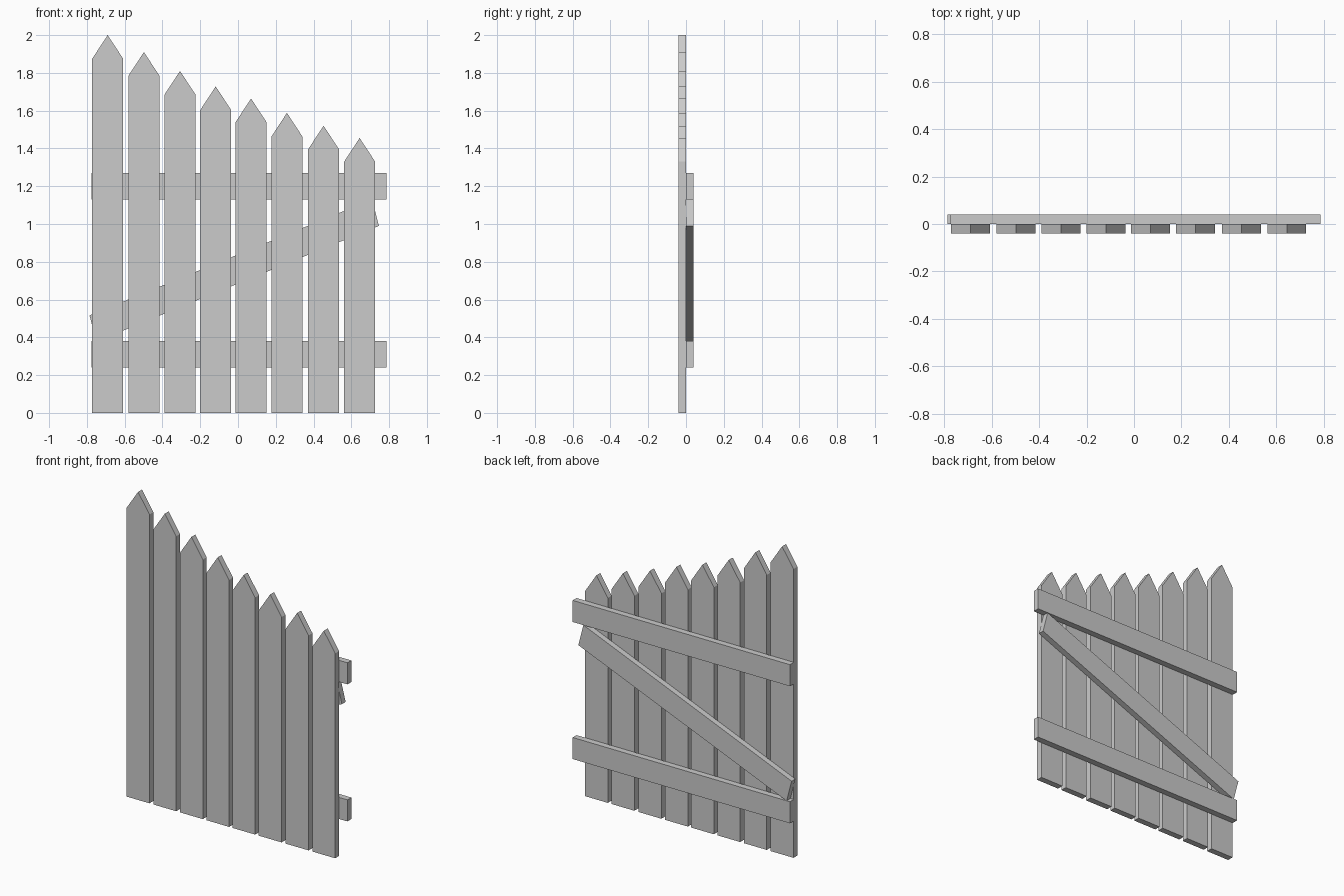
import bpy

if "Cube" in bpy.data.objects:
    bpy.data.objects.remove(bpy.data.objects["Cube"])


def extrude_profile(name, pts, y0, y1):
    """Solid from an (x, z) outline listed counter-clockwise as seen from the front."""
    n = len(pts)
    verts = [(x, y0, z) for x, z in pts] + [(x, y1, z) for x, z in pts]
    faces = [tuple(range(n)), tuple(reversed(range(n, 2 * n)))]
    for i in range(n):
        j = (i + 1) % n
        faces.append((i, i + n, j + n, j))
    mesh = bpy.data.meshes.new(name)
    mesh.from_pydata(verts, [], faces)
    mesh.update()
    obj = bpy.data.objects.new(name, mesh)
    bpy.context.collection.objects.link(obj)
    return obj


# Pointed pickets, stepping down from left to right: (centre x, tip height)
PICKETS = [(-0.69, 2.0), (-0.498, 1.91), (-0.307, 1.81), (-0.118, 1.728),
           (0.069, 1.664), (0.259, 1.588), (0.453, 1.52), (0.644, 1.455)]
HALF_WIDTH = 0.082
POINT_HEIGHT = 0.125

for i, (x, tip) in enumerate(PICKETS):
    l, r, shoulder = x - HALF_WIDTH, x + HALF_WIDTH, tip - POINT_HEIGHT
    extrude_profile(f"picket_{i + 1}",
                    [(l, 0), (r, 0), (r, shoulder), (x, tip), (l, shoulder)],
                    -0.04, 0.0)

# Horizontal rails behind the pickets
for name, z in (("lower_rail", 0.24), ("upper_rail", 1.13)):
    extrude_profile(name, [(-0.775, z), (0.786, z), (0.786, z + 0.14), (-0.775, z + 0.14)],
                    0.0, 0.04)

# Diagonal brace between the rails
extrude_profile("diagonal_brace",
                [(-0.75, 0.378), (0.746, 0.99), (0.71, 1.13), (-0.786, 0.516)],
                0.001, 0.039)
